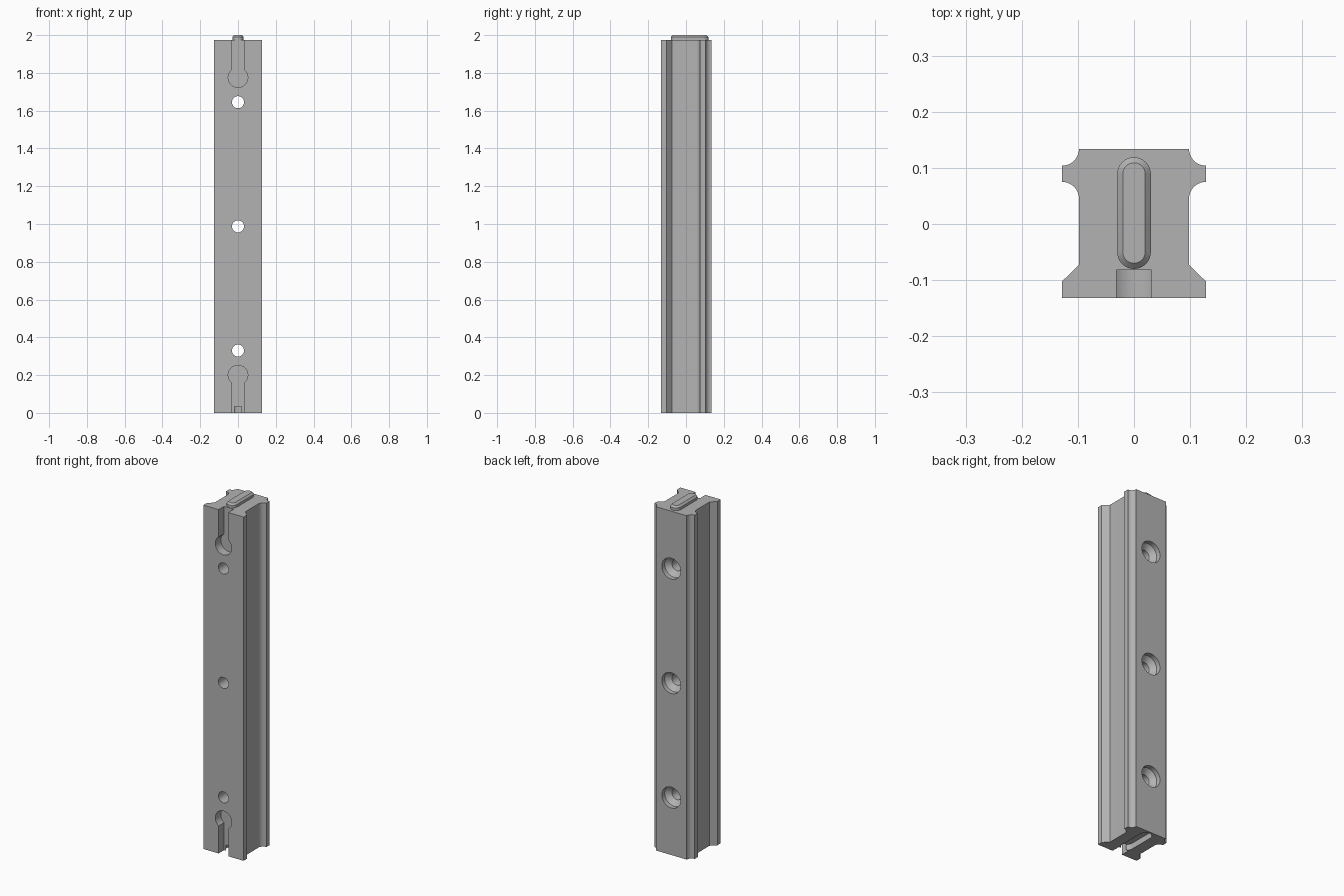
import bpy, bmesh
from math import sin, cos, pi, radians, asin
from mathutils import Matrix

if "Cube" in bpy.data.objects:
    bpy.data.objects.remove(bpy.data.objects["Cube"])

TOP = 1.975
grey = bpy.data.materials.new("plain grey")
grey.use_nodes = True
tone = (0.45, 0.45, 0.45, 1)
grey.diffuse_color = tone
grey.node_tree.nodes["Principled BSDF"].inputs["Base Color"].default_value = tone


def arc(cx, cy, r, start, end, n=16):
    steps = [radians(start + (end - start) * i / n) for i in range(n + 1)]
    return [(cx + r * cos(a), cy + r * sin(a)) for a in steps]


def loft(name, rings):
    """Skin a stack of matching closed rings and cap both ends."""
    bm = bmesh.new()
    loops = [[bm.verts.new(p) for p in ring] for ring in rings]
    for a, b in zip(loops, loops[1:]):
        for i in range(len(a)):
            j = (i + 1) % len(a)
            bm.faces.new((a[i], a[j], b[j], b[i]))
    bm.faces.new(loops[0])
    bm.faces.new(loops[-1])
    bmesh.ops.recalc_face_normals(bm, faces=bm.faces)
    mesh = bpy.data.meshes.new(name)
    bm.to_mesh(mesh)
    bm.free()
    mesh.materials.append(grey)
    obj = bpy.data.objects.new(name, mesh)
    bpy.context.collection.objects.link(obj)
    return obj


def upright(points, z):
    return [(x, y, z) for x, y in points]


def facing(points, y):
    return [(x, y, z) for x, z in points]


def oblong(r, y0, y1):
    return arc(0, y1, r, 0, 180) + arc(0, y0, r, 180, 360)


def cut(body, cutter):
    cutter.hide_render = True
    mod = body.modifiers.new(cutter.name, 'BOOLEAN')
    mod.operation = 'DIFFERENCE'
    mod.solver = 'EXACT'
    mod.object = cutter
    bpy.context.view_layer.objects.active = body
    bpy.ops.object.modifier_apply(modifier=mod.name)
    bpy.data.objects.remove(cutter)


# Rail body: flared front flange, waist and rounded grooves at the back
half = [(0.128, -0.132), (0.128, -0.102), (0.098, -0.073)]
half += arc(0.128, 0.045, 0.03, 180, 90, 12)
half += arc(0.128, 0.134, 0.03, 270, 180, 12)
outline = half + [(-x, y) for x, y in reversed(half)]
rail = loft("rail_body", [upright(outline, 0), upright(outline, TOP)])

# Keyhole slots in the front, open at each end
R, W = 0.052, 0.031
open_angle = asin(W / R) * 180 / pi
key = arc(0, 0.2, R, -90 + open_angle, 270 - open_angle, 40) + [(-W, -0.1), (W, -0.1)]
key_top = [(x, TOP - z) for x, z in key]
for name, shape in (("lower_keyhole", key), ("upper_keyhole", key_top)):
    cut(rail, loft(name, [facing(shape, -0.2), facing(shape, -0.082)]))

# Stepped screw holes, recessed from the back
for z in (0.33, TOP / 2, 1.645):
    profile = [(-0.2, 0.032), (0.072, 0.032), (0.094, 0.045), (0.094, 0.06), (0.2, 0.06)]
    profile = [(-0.2, 0.032), (0.082, 0.032), (0.108, 0.06), (0.2, 0.06)]
    rings = [facing(arc(0, z, r, 0, 348.75, 31), y) for y, r in profile]
    cut(rail, loft("screw_hole", rings))

# Bottom socket that takes the tongue of the next rail
cut(rail, loft("socket", [upright(oblong(0.033, -0.054, 0.09), z) for z in (-0.1, 0.033)]))

# Bevelled tongue on the top end
tongue = loft("top_tongue", [
    upright(oblong(0.03, -0.05, 0.089), TOP - 0.005),
    upright(oblong(0.03, -0.05, 0.089), 1.99),
    upright(oblong(0.02, -0.05, 0.089), 2.0)])

for obj in (rail, tongue):
    bpy.ops.object.select_all(action='DESELECT')
    obj.select_set(True)
    bpy.context.view_layer.objects.active = obj
    bpy.ops.object.shade_smooth_by_angle(angle=radians(30))
